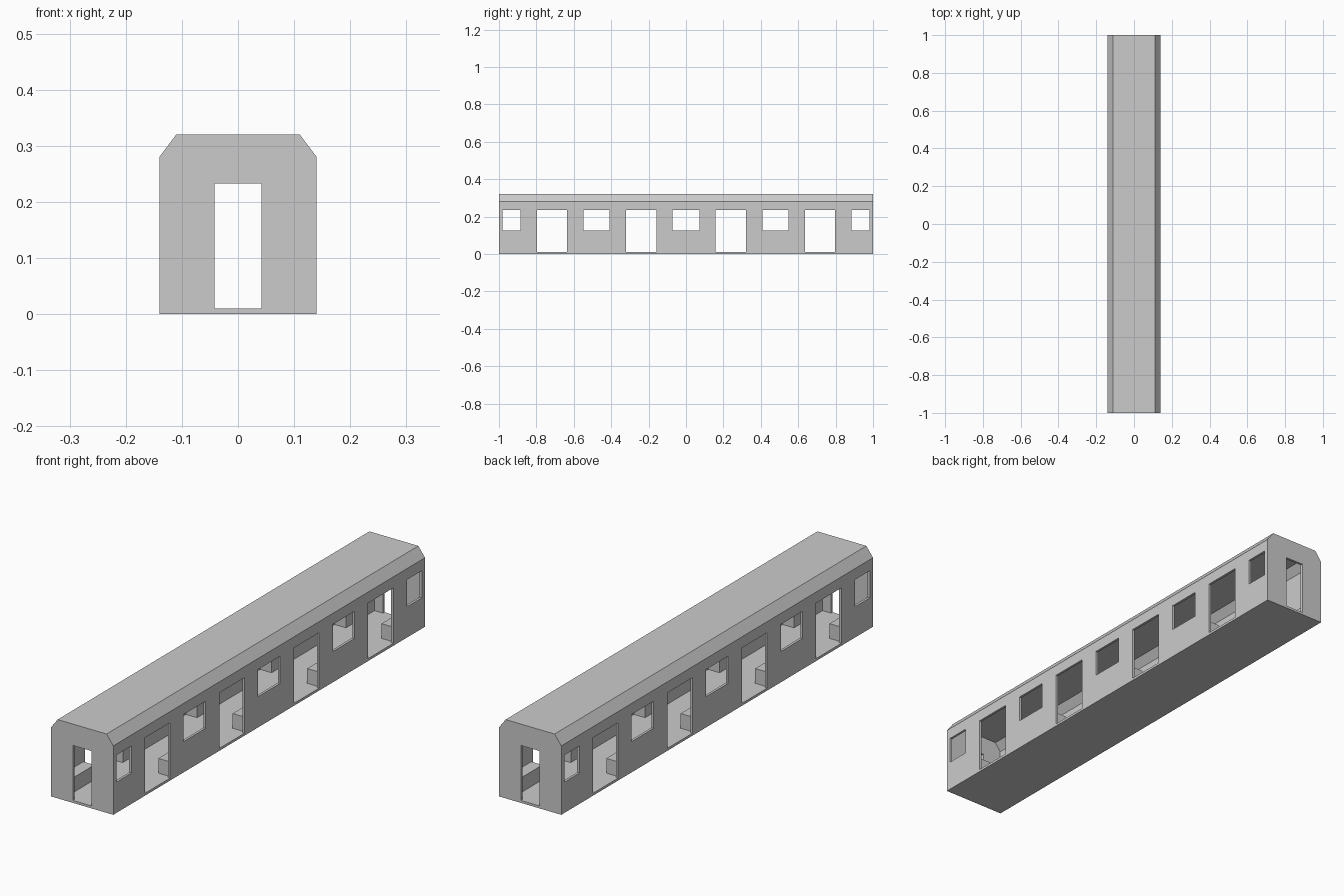
import bpy, bmesh

if "Cube" in bpy.data.objects:
    bpy.data.objects.remove(bpy.data.objects["Cube"])

WALL = 0.01
PROFILE = [(-0.14, 0), (0.14, 0), (0.14, 0.28), (0.11, 0.32), (-0.11, 0.32), (-0.14, 0.28)]
INNER = [(-0.13, WALL), (0.13, WALL), (0.13, 0.277), (0.105, 0.31), (-0.105, 0.31), (-0.13, 0.277)]


def make_object(name, bm):
    bmesh.ops.recalc_face_normals(bm, faces=bm.faces)
    mesh = bpy.data.meshes.new(name)
    bm.to_mesh(mesh)
    bm.free()
    obj = bpy.data.objects.new(name, mesh)
    bpy.context.collection.objects.link(obj)
    return obj


def extrude_profile(name, pts, y0, y1):
    bm = bmesh.new()
    face = bm.faces.new([bm.verts.new((x, y0, z)) for x, z in pts])
    out = bmesh.ops.extrude_face_region(bm, geom=[face])
    verts = [v for v in out["geom"] if isinstance(v, bmesh.types.BMVert)]
    bmesh.ops.translate(bm, verts=verts, vec=(0, y1 - y0, 0))
    return make_object(name, bm)


def box(name, x, y, z):
    return extrude_profile(name, [(x[0], z[0]), (x[1], z[0]), (x[1], z[1]), (x[0], z[1])], *y)


def cut(target, cutter):
    mod = target.modifiers.new(cutter.name, "BOOLEAN")
    mod.operation = "DIFFERENCE"
    mod.solver = "EXACT"
    mod.object = cutter
    bpy.context.view_layer.objects.active = target
    bpy.ops.object.modifier_apply(modifier=mod.name)
    bpy.data.objects.remove(cutter)


# Hollow car body with chamfered roof edges
body = extrude_profile("car_body", PROFILE, -1, 1)
cut(body, extrude_profile("cabin_space", INNER, -1 + WALL, 1 - WALL))

# Side doors, cut through both walls
for yc in (-0.716, -0.239, 0.239, 0.716):
    cut(body, box("side_door", (-0.2, 0.2), (yc - 0.081, yc + 0.081), (WALL, 0.235)))

# Side windows, narrower at the ends of the car
for yc, half in ((-0.932, 0.048), (-0.478, 0.07), (0, 0.071), (0.478, 0.07), (0.932, 0.048)):
    cut(body, box("side_window", (-0.2, 0.2), (yc - half, yc + half), (0.125, 0.235)))

# Gangway doors in both ends
cut(body, box("end_door", (-0.042, 0.042), (-1.1, 1.1), (WALL, 0.233)))

# Bench seats along both walls between the doors
for y0, y1 in ((-0.99, -0.807), (-0.625, -0.33), (-0.148, 0.148), (0.33, 0.625), (0.807, 0.99)):
    for side, x in (("left", (-0.13, -0.08)), ("right", (0.08, 0.13))):
        box(side + "_bench_seat", x, (y0, y1), (WALL, 0.07))
